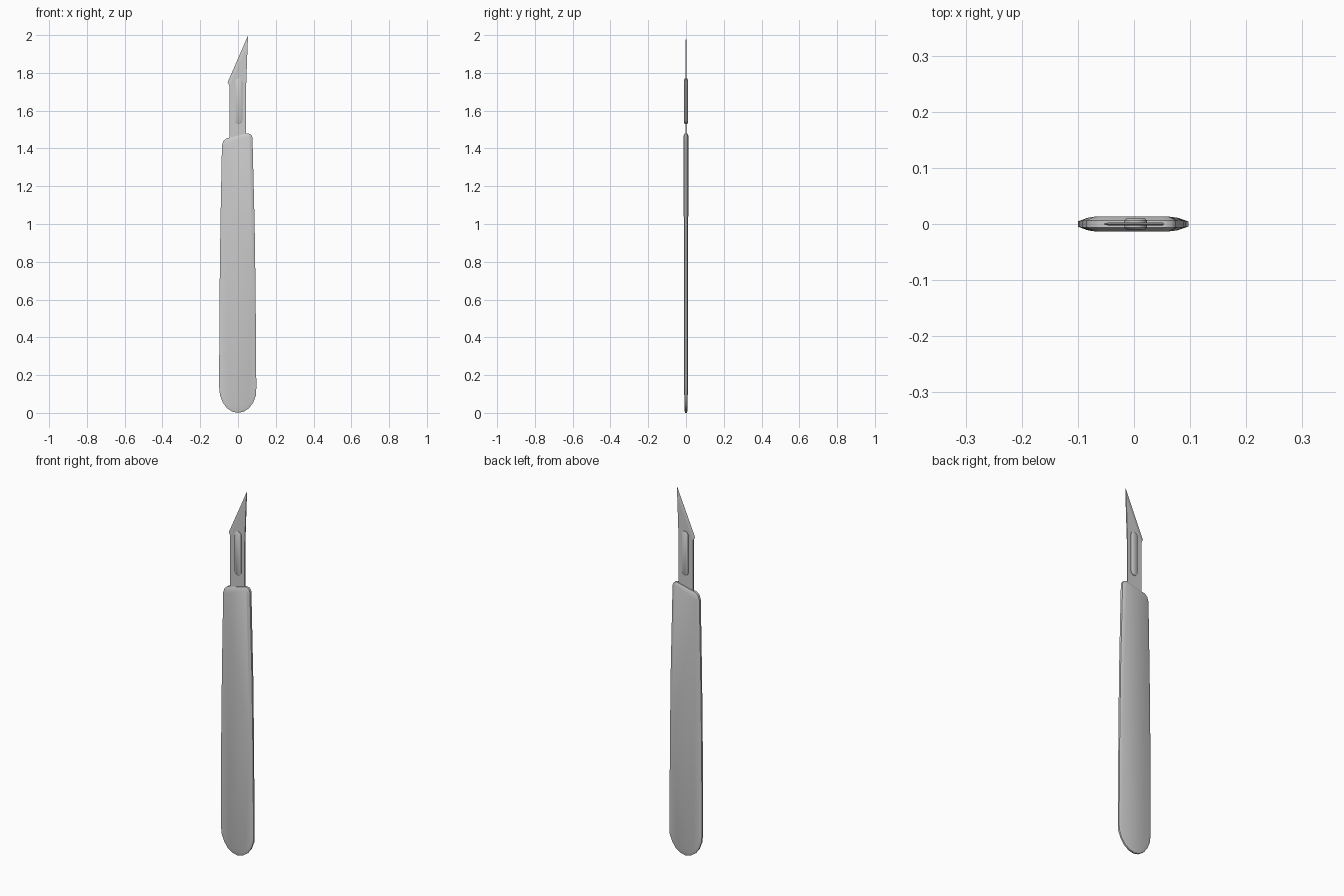
import bpy, bmesh, math
from mathutils import Vector

if "Cube" in bpy.data.objects:
    bpy.data.objects.remove(bpy.data.objects["Cube"])


def finish(bm, name):
    bmesh.ops.recalc_face_normals(bm, faces=bm.faces)
    mesh = bpy.data.meshes.new(name)
    bm.to_mesh(mesh)
    bm.free()
    ob = bpy.data.objects.new(name, mesh)
    bpy.context.collection.objects.link(ob)
    bpy.ops.object.select_all(action='DESELECT')
    ob.select_set(True)
    bpy.context.view_layer.objects.active = ob
    bpy.ops.object.shade_smooth_by_angle(angle=math.radians(50))
    return ob


def inset(outline, d):
    """Offset a counter-clockwise (x, z) outline inwards."""
    pts = [Vector(p) for p in outline]
    out = []
    for i, p in enumerate(pts):
        a = (p - pts[i - 1]).normalized()
        b = (pts[(i + 1) % len(pts)] - p).normalized()
        na, nb = Vector((-a.y, a.x)), Vector((-b.y, b.x))
        m = (na + nb).normalized()
        out.append(p + m * d / max(m.dot(na), 0.6))
    return out


def plate(name, outline, half, edge=0.0, rim=1.0):
    """Flat part lying in xz; half(z) is half its thickness, edge the chamfer width."""
    bm = bmesh.new()
    rings = []
    inner = inset(outline, edge) if edge else outline
    layers = [(inner, -1), (outline, -rim), (outline, rim), (inner, 1)] if edge else [(outline, -1), (outline, 1)]
    for pts, s in layers:
        rings.append([bm.verts.new((x, s * half(z), z)) for x, z in pts])
    n = len(outline)
    for a, b in zip(rings, rings[1:]):
        for i in range(n):
            j = (i + 1) % n
            bm.faces.new((a[i], a[j], b[j], b[i]))
    bm.faces.new(rings[0])
    bm.faces.new(rings[-1])
    return finish(bm, name)


# Handle: tapered grip with rounded butt and slanted shoulder
butt = [(-0.1 * math.cos(t), 0.135 - 0.135 * math.sin(t))
        for t in (math.pi * k / 10 for k in range(11))]
butt = [(min(x, 0.097), z) for x, z in butt]
shoulder = [(0.093, 0.65), (0.088, 1.0), (0.077, 1.44), (0.075, 1.465), (0.066, 1.476),
            (0.05, 1.48), (-0.062, 1.453), (-0.077, 1.44), (-0.085, 1.415),
            (-0.093, 1.0), (-0.098, 0.6)]
plate("handle", butt + shoulder, lambda z: 0.009 + 0.0028 * z, 0.014, 0.5)

# Blade body
H = 0.003
plate("blade", [(-0.045, 1.42), (0.042, 1.42), (0.042, 1.70), (0.051, 1.95), (-0.045, 1.732)],
      lambda z: H)

# Ground cutting edge, tapering to nothing
bm = bmesh.new()
for co in [(0.054, 0, 2.0), (-0.055, 0, 1.75)] + \
          [(x, s * H, z) for x, z in ((0.051, 1.95), (-0.045, 1.732)) for s in (-1, 1)]:
    bm.verts.new(co)
bmesh.ops.convex_hull(bm, input=bm.verts)
finish(bm, "cutting_edge")

# Raised mounting lug through the blade slot
r, cx = 0.020, 0.003
lug = []
for cz, start in ((1.55, math.pi), (1.75, 0)):
    lug += [(cx + r * math.cos(start + math.pi * k / 8), cz + r * math.sin(start + math.pi * k / 8))
            for k in range(9)]
plate("mounting_lug", lug, lambda z: 0.0095, 0.004, 0.7)
